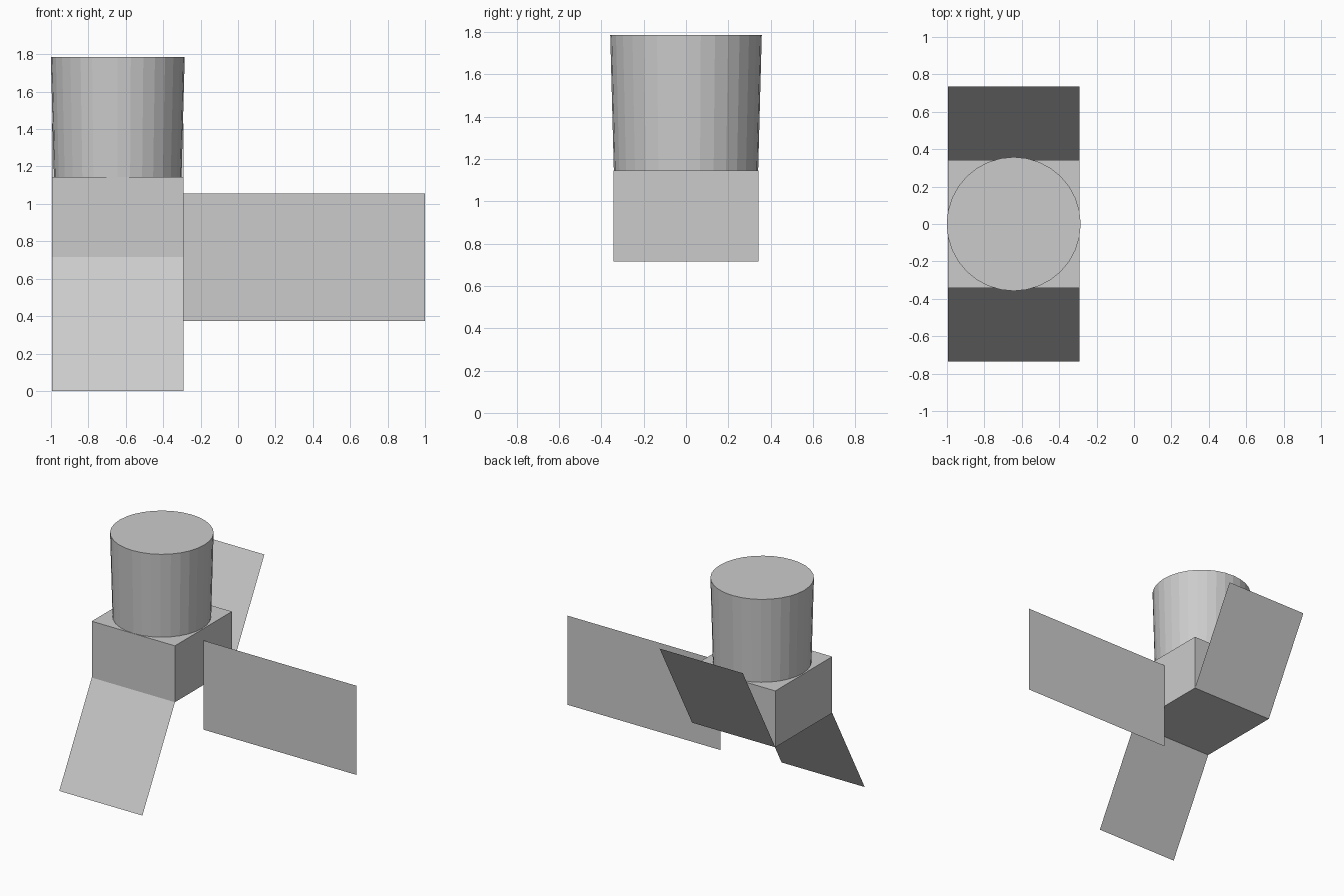
import bpy, bmesh
from mathutils import Matrix

if "Cube" in bpy.data.objects:
    bpy.data.objects.remove(bpy.data.objects["Cube"])

CX = -0.643          # shared centre of the block, drum and flaps
HX, HY = 0.351, 0.343
Z0, Z1, ZTOP = 0.715, 1.145, 1.785


def make_object(name, bm):
    mesh = bpy.data.meshes.new(name)
    bm.to_mesh(mesh)
    bm.free()
    obj = bpy.data.objects.new(name, mesh)
    bpy.context.collection.objects.link(obj)
    return obj


def panel(name, corners):
    bm = bmesh.new()
    bm.faces.new([bm.verts.new(c) for c in corners])
    return make_object(name, bm)


# Central block
bm = bmesh.new()
bmesh.ops.create_cube(bm, size=1, matrix=Matrix.Translation((CX, 0, (Z0 + Z1) / 2))
                      @ Matrix.Diagonal((2 * HX, 2 * HY, Z1 - Z0, 1)))
make_object("block", bm)

# Slightly flared drum standing on the block
bm = bmesh.new()
bmesh.ops.create_cone(bm, cap_ends=True, segments=32, radius1=0.341, radius2=0.358,
                      depth=ZTOP - Z1,
                      matrix=Matrix.Translation((CX, 0, (Z1 + ZTOP) / 2)))
make_object("drum", bm)

# Parallel sloping flaps: front one goes down, back one goes up
for name, side in (("front_flap", -1), ("back_flap", 1)):
    y_in, y_out = side * HY, side * 0.735
    z_out = Z0 + side * 0.715
    x0, x1 = CX - HX * side, CX + HX * side
    panel(name, [(x0, y_out, z_out), (x1, y_out, z_out), (x1, y_in, Z0), (x0, y_in, Z0)][::side])

# Long upright side panel
panel("side_panel", [(CX + HX, 0, 0.375), (1, 0, 0.375), (1, 0, 1.055), (CX + HX, 0, 1.055)])
